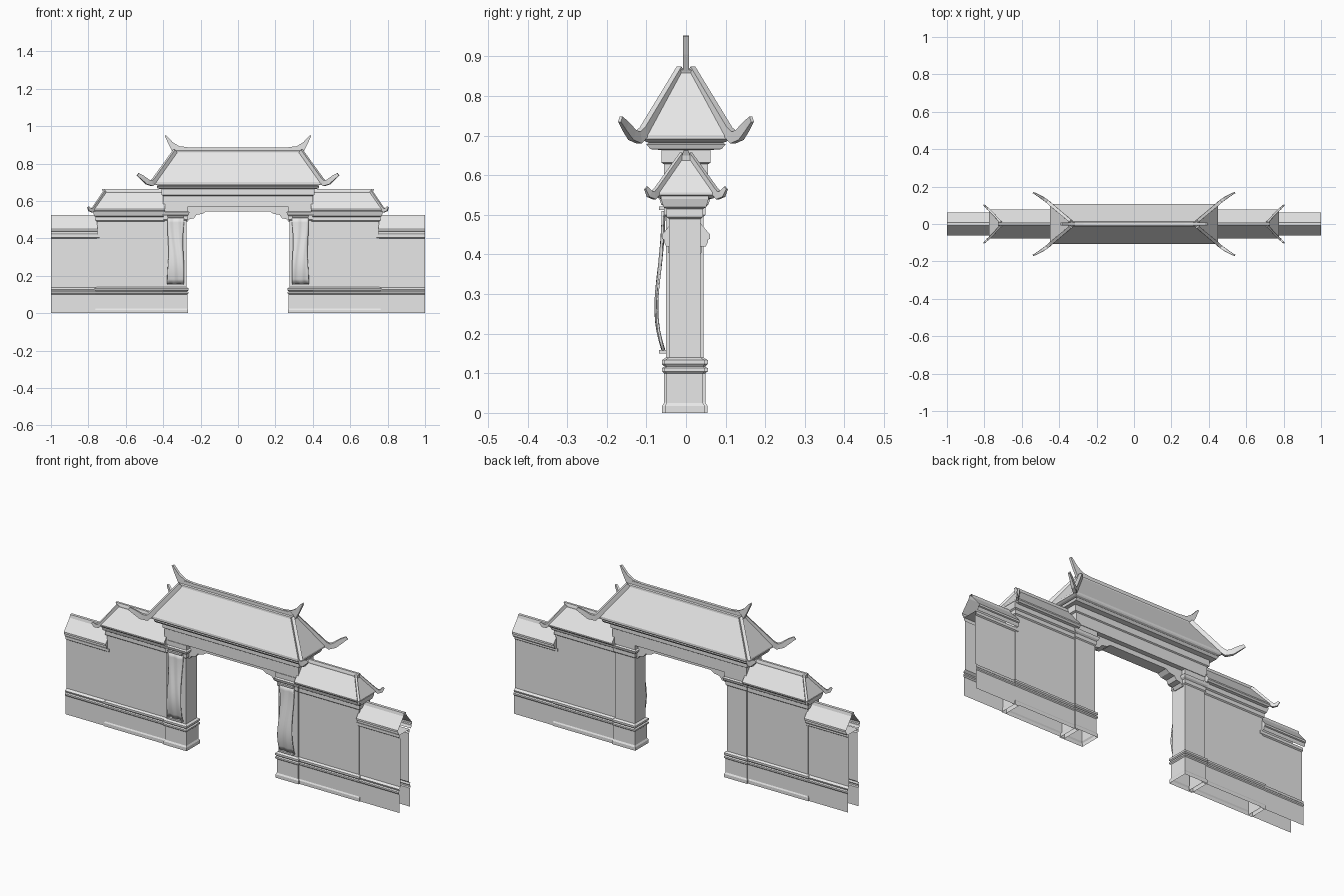
import bpy, bmesh, math
from mathutils import Vector

cube = bpy.data.objects.get("Cube")
if cube:
    bpy.data.objects.remove(cube, do_unlink=True)

GREY = (0.8, 0.8, 0.8, 1)
stone = bpy.data.materials.new("plain grey")
stone.use_nodes = True
stone.diffuse_color = GREY
stone.node_tree.nodes["Principled BSDF"].inputs["Base Color"].default_value = GREY


def finish(name, bm, mirror=""):
    """Turn a bmesh into an object, mirrored over the given axes."""
    bmesh.ops.recalc_face_normals(bm, faces=bm.faces)
    mesh = bpy.data.meshes.new(name)
    bm.to_mesh(mesh)
    bm.free()
    mesh.materials.append(stone)
    ob = bpy.data.objects.new(name, mesh)
    bpy.context.collection.objects.link(ob)
    if mirror:
        mod = ob.modifiers.new("mirror", 'MIRROR')
        mod.use_axis = ("x" in mirror, "y" in mirror, False)
        mod.use_mirror_merge = False
    return ob


def skin(bm, rings, skip=()):
    """Join rings of four vertices with quads, leaving out skipped sides."""
    for a, b in zip(rings, rings[1:]):
        for i in range(4):
            if i not in skip:
                j = (i + 1) % 4
                bm.faces.new((a[i], a[j], b[j], b[i]))


def stack(name, levels, mirror="", yc=0, bottom=False, skip=()):
    """Loft rectangles given as (x0, x1, half depth, z)."""
    bm = bmesh.new()
    rings = [[bm.verts.new(p) for p in ((x0, yc - y, z), (x1, yc - y, z),
                                        (x1, yc + y, z), (x0, yc + y, z))]
             for x0, x1, y, z in levels]
    skin(bm, rings, skip)
    bm.faces.new(rings[-1])
    if bottom:
        bm.faces.new(rings[0])
    return finish(name, bm, mirror)


def horn(name, path, mirror):
    """Square tapered bar along points given as (x, y, z, half width, half height)."""
    bm = bmesh.new()
    pts = [Vector(p[:3]) for p in path]
    rings = []
    for i, p in enumerate(pts):
        t = (pts[min(i + 1, len(pts) - 1)] - pts[max(i - 1, 0)]).normalized()
        side = t.cross(Vector((0, 0, 1))).normalized()
        up = side.cross(t)
        w, h = path[i][3:]
        rings.append([bm.verts.new(p + side * w * a + up * h * b)
                      for a, b in ((-1, -1), (1, -1), (1, 1), (-1, 1))])
    skin(bm, rings)
    bm.faces.new(rings[0])
    bm.faces.new(rings[-1])
    return finish(name, bm, mirror)


def plate(name, outline, half, mirror="x"):
    """Extrude an x-z outline to both sides of y = 0."""
    bm = bmesh.new()
    face = bm.faces.new([bm.verts.new((x, -half, z)) for x, z in outline])
    out = bmesh.ops.extrude_face_region(bm, geom=[face])["geom"]
    moved = [v for v in out if isinstance(v, bmesh.types.BMVert)]
    bmesh.ops.translate(bm, verts=moved, vec=(0, 2 * half, 0))
    return finish(name, bm, mirror)


YC = -0.003
# Gate pillars: plinth, shaft and capital as (half depth, z)
pillar = [(.057, 0), (.057, .018), (.052, .026), (.052, .1), (.058, .105),
          (.058, .113), (.051, .117), (.058, .123), (.058, .133), (.047, .14),
          (.047, .495), (.052, .5), (.052, .52), (.06, .527), (.064, .54),
          (.056, .545), (.056, .57)]
stack("gate_pillar", [(.335 - .012 - y, .335 + .012 + y, y, z) for y, z in pillar],
      "x", YC)

# Middle walls with plinth and cornice
middle = [(.05, 0), (.05, .018), (.046, .025), (.046, .1), (.051, .105),
          (.051, .113), (.046, .117), (.051, .123), (.051, .133), (.04, .14),
          (.04, .49), (.046, .495), (.046, .515), (.054, .52), (.06, .54), (.06, .548)]
stack("middle_wall", [(.38, .715 + y, y, z) for y, z in middle], "x", YC)

# Outer walls, open at the far ends
outer = [(.045, 0), (.045, .1), (.049, .105), (.049, .113), (.044, .118),
         (.048, .128), (.036, .137), (.036, .4), (.043, .405), (.043, .42)]
stack("outer_wall", [(.74, 1, y, z) for y, z in outer], "x", YC, skip=(1,))
coping = [(.05, .42), (.055, .43), (.055, .437), (.061, .44), (.061, .45),
          (.012, .508), (.008, .524)]
stack("outer_wall_coping", [(.75, 1, y, z) for y, z in coping], "x", 0, skip=(1,))

# Middle wall roofs: hipped at the far end, with ridge and upturned corners
side_roof = [(.74, .05, .538), (.765, .07, .542), (.775, .077, .55),
             (.775, .077, .556), (.715, .01, .645)]
stack("middle_roof", [(.39, x, y, z) for x, y, z in side_roof], "x", bottom=True)
stack("middle_ridge", [(.39, .72, .01, .635), (.39, .722, .01, .65),
                       (.39, .728, .006, .663)], "x", bottom=True)
horn("middle_roof_corner", [(.71, .008, .652, .005, .008), (.77, .071, .562, .006, .009),
                            (.782, .082, .549, .006, .01), (.793, .092, .553, .005, .009),
                            (.802, .101, .568, .003, .005)], "xy")

# Lintel beam over the opening
stack("lintel_beam", [(-.4, .4, .056, .57), (-.4, .4, .056, .628),
                      (-.41, .41, .062, .632), (-.41, .41, .062, .668)], bottom=True)

# Hanging panel with stepped corner brackets
plate("bracket_panel", [(0, .6), (0, .545), (.17, .545), (.19, .531), (.222, .526),
                        (.235, .508), (.26, .503), (.272, .488), (.3, .488),
                        (.3, .6)], .03)

# Main roof: eave mouldings, hipped slopes and ridge
main_roof = [(.405, .064, .664), (.43, .09, .666), (.435, .1, .678), (.425, .094, .682),
             (.44, .104, .686), (.45, .108, .692), (.45, .108, .702), (.345, .012, .862)]
stack("main_roof", [(-x, x, y, z) for x, y, z in main_roof], bottom=True)
stack("main_ridge", [(-.345, .345, .016, .852), (-.35, .35, .014, .866),
                     (-.34, .34, .008, .87), (-.33, .33, .008, .887)], bottom=True)
horn("main_roof_corner", [(.335, .012, .866, .008, .012), (.445, .104, .712, .009, .013),
                          (.462, .12, .695, .009, .015), (.485, .136, .702, .008, .014),
                          (.512, .153, .725, .006, .012), (.536, .166, .742, .004, .008)],
     "xy")
plate("ridge_horn", [(.27, .87), (.27, .888), (.315, .893), (.35, .915), (.385, .953),
                     (.392, .95), (.372, .905), (.35, .862)], .007)

# Cloth hangings on the pillar fronts, with a bar above and below
bm = bmesh.new()
COLS, ROWS = 10, 14
grid = []
for r in range(ROWS + 1):
    v = r / ROWS
    z = .51 - .353 * v
    drape = -.059 - .018 * math.sin(math.pi * v ** 1.9)
    row = []
    for c in range(COLS + 1):
        u = c / COLS * 2 - 1
        x = .333 + .042 * u + .003 * math.sin(v * 7 + u)
        row.append(bm.verts.new((x, drape + .003 * math.sin(u * 6 + v * 4), z)))
    grid.append(row)
for a, b in zip(grid, grid[1:]):
    for c in range(COLS):
        bm.faces.new((a[c], a[c + 1], b[c + 1], b[c])).smooth = True
cloth = finish("pillar_cloth", bm, "x")
cloth.modifiers.new("thickness", 'SOLIDIFY').thickness = .004
for name, z in (("cloth_bottom_bar", .15), ("cloth_top_bar", .512)):
    stack(name, [(.29, .376, .009, z), (.29, .376, .009, z + .009)], "x", -.059, True)
